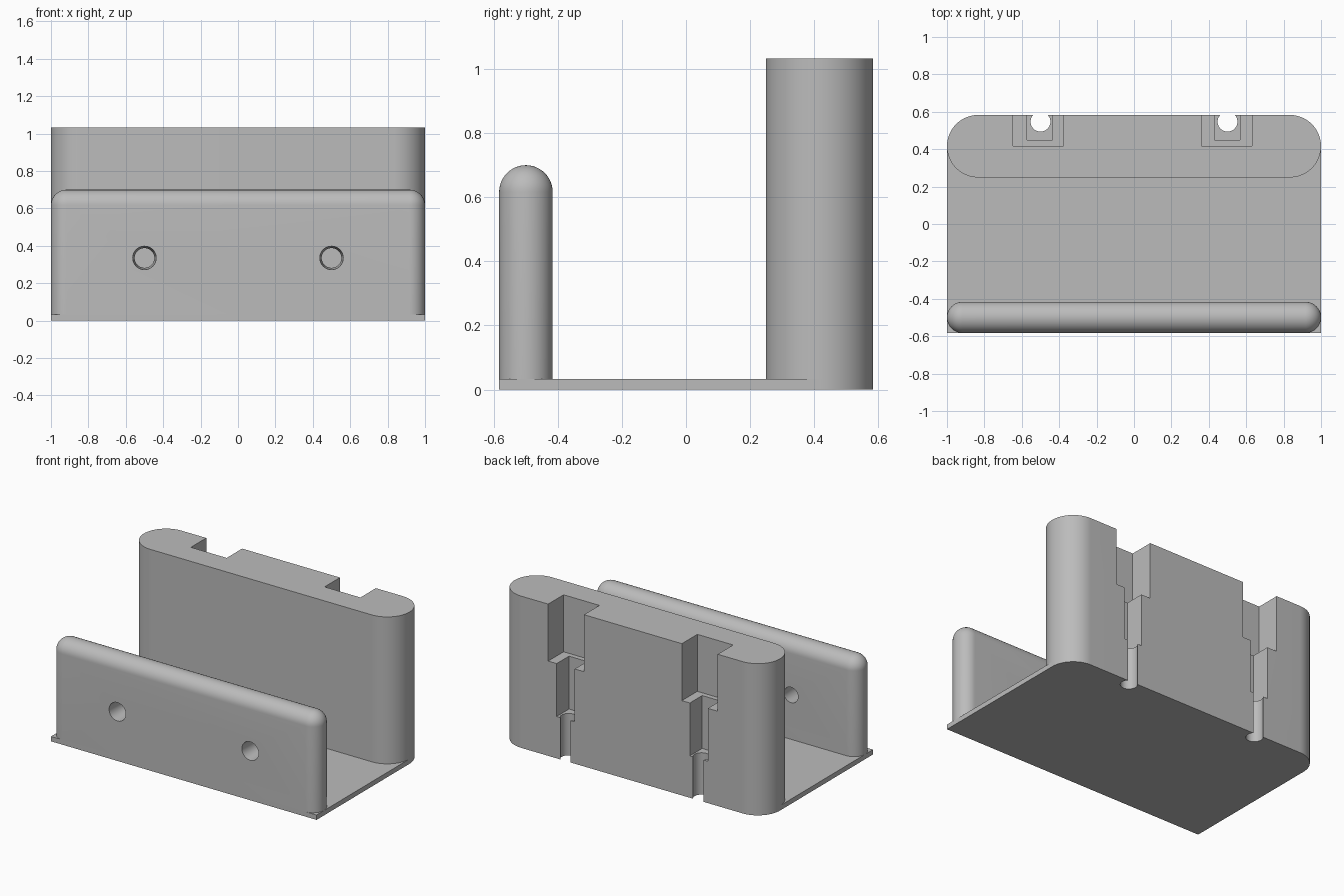
import bpy
import bmesh
from math import cos, sin, pi
from mathutils import Matrix, Vector

if "Cube" in bpy.data.objects:
    bpy.data.objects.remove(bpy.data.objects["Cube"])

grey = bpy.data.materials.new("plain_grey")
grey.use_nodes = True
colour = (0.5, 0.5, 0.5, 1)
grey.diffuse_color = colour
grey.node_tree.nodes["Principled BSDF"].inputs["Base Color"].default_value = colour

PLATE_TOP, HEIGHT = 0.033, 1.033
BACK, BLOCK_R, WALL_R = 0.583, 0.167, 0.0835


def finish(name, bm):
    bmesh.ops.recalc_face_normals(bm, faces=bm.faces)
    mesh = bpy.data.meshes.new(name)
    bm.to_mesh(mesh)
    bm.free()
    mesh.materials.append(grey)
    obj = bpy.data.objects.new(name, mesh)
    bpy.context.collection.objects.link(obj)
    return obj


def arc(cx, cy, r, start, end, steps=24):
    angles = [start + (end - start) * i / steps for i in range(steps + 1)]
    return [(cx + r * cos(a), cy + r * sin(a)) for a in angles]


def extrude(name, outline, z0, z1):
    bm = bmesh.new()
    face = bm.faces.new([bm.verts.new((x, y, z0)) for x, y in outline])
    out = bmesh.ops.extrude_face_region(bm, geom=[face])
    top = [v for v in out["geom"] if isinstance(v, bmesh.types.BMVert)]
    bmesh.ops.translate(bm, verts=top, vec=(0, 0, z1 - z0))
    return finish(name, bm)


def box(name, x0, x1, y0, y1, z0, z1):
    return extrude(name, [(x0, y0), (x1, y0), (x1, y1), (x0, y1)], z0, z1)


def cone(name, r1, r2, depth, matrix):
    bm = bmesh.new()
    bmesh.ops.create_cone(bm, cap_ends=True, segments=48, radius1=r1,
                          radius2=r2, depth=depth, matrix=matrix)
    return finish(name, bm)


def cut(obj, cutters):
    for cutter in cutters:
        mod = obj.modifiers.new("cut", 'BOOLEAN')
        mod.operation, mod.solver, mod.object = 'DIFFERENCE', 'EXACT', cutter
        cutter.hide_render = True
    bpy.context.view_layer.objects.active = obj
    for mod in list(obj.modifiers):
        bpy.ops.object.modifier_apply(modifier=mod.name)


# Base plate with rounded rear corners, and rear block above it
cy, cx = BACK - BLOCK_R, 1 - BLOCK_R
rear_arcs = arc(cx, cy, BLOCK_R, 0, pi / 2) + arc(-cx, cy, BLOCK_R, pi / 2, pi)
front_arcs = (arc(-cx, cy, BLOCK_R, pi, 1.5 * pi)[1:]
              + arc(cx, cy, BLOCK_R, 1.5 * pi, 2 * pi)[:-1])
base_plate = extrude("base_plate", rear_arcs + [(-1, -BACK), (1, -BACK)], 0, PLATE_TOP)
rear_block = extrude("rear_block", rear_arcs + front_arcs, PLATE_TOP, HEIGHT)

# Front wall: hull of two rounded ends running down to the plate
bm = bmesh.new()
for side in (-1, 1):
    centre = Vector((side * (1 - WALL_R), WALL_R - BACK, 0.7 - WALL_R))
    bmesh.ops.create_uvsphere(bm, u_segments=48, v_segments=24, radius=WALL_R,
                              matrix=Matrix.Translation(centre))
    for x, y in arc(centre.x, centre.y, WALL_R, 0, 2 * pi, 48)[:-1]:
        bm.verts.new((x, y, PLATE_TOP))
hull = bmesh.ops.convex_hull(bm, input=bm.verts)
junk = [v for v in set(hull["geom_interior"] + hull["geom_unused"])
        if isinstance(v, bmesh.types.BMVert)]
bmesh.ops.delete(bm, geom=junk, context='VERTS')
bmesh.ops.dissolve_limit(bm, angle_limit=0.002, verts=bm.verts, edges=bm.edges)
front_wall = finish("front_wall", bm)

# Stepped keyhole slots in the back, and cable holes through the plate
slots, holes = [], []
for wide, narrow, hole_x in ((-0.512, -0.505, -0.5), (0.495, 0.498, 0.5)):
    slots.append(box("wide_slot_cutter", wide - 0.135, wide + 0.135, 0.417, 0.8, 0.645, 1.2))
    slots.append(box("narrow_slot_cutter", narrow - 0.068, narrow + 0.068, 0.45, 0.8, 0.285, 1.1))
    holes.append(cone("cable_hole_cutter", 0.053, 0.053, 1.0,
                      Matrix.Translation((hole_x, 0.547, 0.2))))

# Tapered screw holes through the front wall
turn = Matrix.Rotation(-pi / 2, 4, 'X')
screws = [cone("screw_hole_cutter", 0.0635, 0.052, 0.19,
               Matrix.Translation((x, WALL_R - BACK, 0.335)) @ turn)
          for x in (-0.5, 0.5)]

cut(rear_block, slots + holes)
cut(base_plate, holes)
cut(front_wall, screws)
for cutter in slots + holes + screws:
    bpy.data.objects.remove(cutter)

# Smooth the rounded surfaces and keep the crisp edges
for obj in (base_plate, rear_block, front_wall):
    bpy.ops.object.select_all(action='DESELECT')
    obj.select_set(True)
    bpy.context.view_layer.objects.active = obj
    bpy.ops.object.shade_smooth_by_angle(angle=pi / 6)
